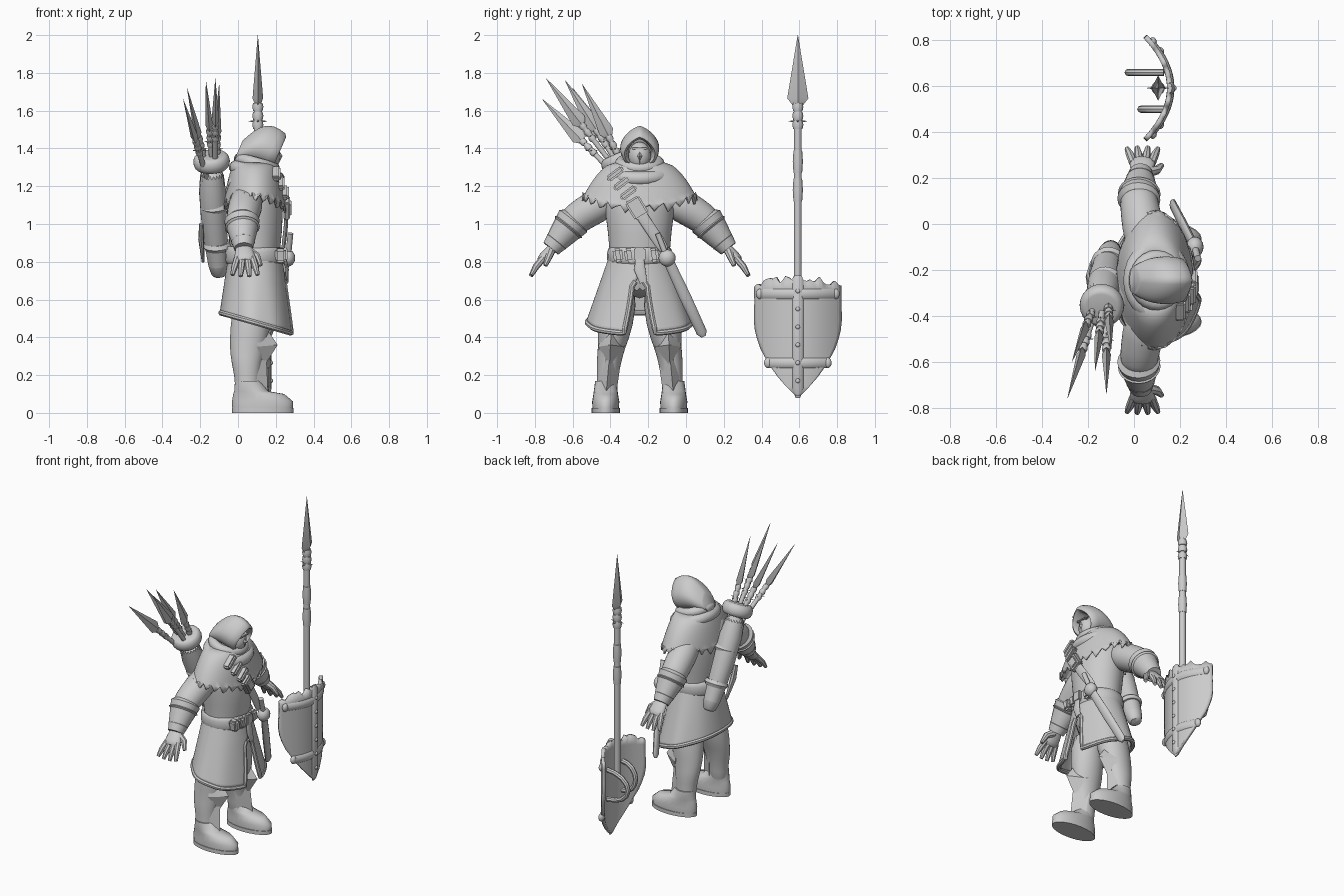
import bpy, bmesh, math, random
from math import sin, cos, pi
from mathutils import Vector as V

random.seed(4)
cube = bpy.data.objects.get("Cube")
if cube:
    bpy.data.objects.remove(cube)

clay = bpy.data.materials.new("clay_grey")
clay.use_nodes = True
clay.diffuse_color = (0.6, 0.6, 0.6, 1)
clay.node_tree.nodes["Principled BSDF"].inputs["Base Color"].default_value = clay.diffuse_color
MID = -0.245  # the figure's centre line in y; it faces +x
UP = V((0, 0, 1))


def finish(name, bm, sub=0, thick=0, sharp=40):
    """Turn a bmesh into an object with smooth shading and sharp creases."""
    bmesh.ops.recalc_face_normals(bm, faces=bm.faces)
    for face in bm.faces:
        face.smooth = True
    for edge in bm.edges:
        edge.smooth = edge.calc_face_angle(0) < math.radians(sharp)
    mesh = bpy.data.meshes.new(name)
    bm.to_mesh(mesh)
    bm.free()
    mesh.materials.append(clay)
    ob = bpy.data.objects.new(name, mesh)
    bpy.context.collection.objects.link(ob)
    if thick:
        solid = ob.modifiers.new("thickness", "SOLIDIFY")
        solid.thickness, solid.offset = thick, 0
    if sub:
        smooth = ob.modifiers.new("round", "SUBSURF")
        smooth.levels = smooth.render_levels = sub
    return ob


def skin(name, rows, wrap=True, caps=True, loop=False, **kw):
    """Join rows of points with quads."""
    bm = bmesh.new()
    grid = [[bm.verts.new(p) for p in row] for row in rows]
    n = len(rows[0])
    for a, b in zip(grid, grid[1:] + (grid[:1] if loop else [])):
        for j in range(n if wrap else n - 1):
            k = (j + 1) % n
            bm.faces.new((a[j], a[k], b[k], b[j]))
    if caps and not loop:
        bm.faces.new(grid[0])
        bm.faces.new(grid[-1])
    return finish(name, bm, **kw)


def turn(n):
    """Angles of a full turn in n steps."""
    return [2 * pi * j / n for j in range(n)]


def oval(cx, z, rx, ry, y=MID, tilt=0, n=24):
    """Horizontal ellipse that drops by tilt towards the front."""
    return [V((cx + rx * cos(a), y + ry * sin(a), z - tilt * cos(a))) for a in turn(n)]


def tube(name, pts, r, n=12, flat=1, ref=(1, 0, 0), around=None, loop=False, **kw):
    """Sweep an ellipse along points; it is thin (flat) towards ref or away from a centre."""
    pts = [V(p) for p in pts]
    radii = r if isinstance(r, (list, tuple)) else [r] * len(pts)
    rows, last = [], len(pts) - 1
    for i, p in enumerate(pts):
        before = pts[i - 1] if i or loop else p
        after = pts[(i + 1) % len(pts)] if i < last or loop else p
        t = (after - before).normalized()
        thin = (p - V(around)) if around else V(ref)
        thin = (thin - t * thin.dot(t)).normalized()
        wide = t.cross(thin)
        rows.append([p + radii[i] * (thin * flat * cos(a) + wide * sin(a)) for a in turn(n)])
    return skin(name, rows, loop=loop, **kw)


def bead(name, centre, axis, r, half):
    """Raised ring around a rod or limb."""
    tube(name, [centre - axis * half, centre, centre + axis * half], [r * 0.85, r, r * 0.85], n=20)


def ball(name, centre, size):
    bm = bmesh.new()
    bmesh.ops.create_uvsphere(bm, u_segments=16, v_segments=10, radius=1)
    for v in bm.verts:
        v.co = V(centre) + v.co * V(size)
    return finish(name, bm)


def hull(name, pts):
    bm = bmesh.new()
    for p in pts:
        bm.verts.new(p)
    bmesh.ops.convex_hull(bm, input=bm.verts)
    return finish(name, bm, sharp=25)


def box(name, centre, size, roll=0):
    """Small bevelled box, rolled about x."""
    bm = bmesh.new()
    bmesh.ops.create_cube(bm, size=1)
    for v in bm.verts:
        v.co *= V(size)
    bmesh.ops.bevel(bm, geom=bm.edges[:], offset=min(size) / 4, segments=2, affect="EDGES")
    for v in bm.verts:
        x, y, z = v.co
        v.co = V(centre) + V((x, y * cos(roll) - z * sin(roll), y * sin(roll) + z * cos(roll)))
    return finish(name, bm)


def lance(name, base, tip, blade, width, rod):
    """Shaft, spiked collar and four-sided blade."""
    along = (tip - base).normalized()
    neck = tip - along * blade
    tube(name + "_shaft", [base, neck], rod, n=10)
    tube(name + "_blade", [neck, neck + along * blade * 0.12, tip], [rod, width, 0.001], n=4, flat=0.5)
    for k in range(3):
        bead(name + "_collar", neck - along * blade * k / 8, along, rod * 1.4, rod)
    spot = neck - along * blade / 5
    for a in turn(4):
        tube(name + "_spike", [spot, spot + V((cos(a), sin(a), 0)) * rod * 2.3], [rod / 2, 0.001], n=6, ref=UP)


# torso and belts
skin("torso", [oval(0.1, 0.6, 0.1, 0.17), oval(0.09, 0.84, 0.13, 0.15), oval(0.09, 1.08, 0.16, 0.19),
               oval(0.08, 1.2, 0.13, 0.19), oval(0.08, 1.3, 0.08, 0.1)], sub=1)
for name, tilt, wide in (("belt", 0, 0.045), ("slung_belt", 0.03, 0.025)):
    tube(name, oval(0.09, 0.83, 0.145, 0.16, tilt=tilt), wide, flat=0.3, around=(0.09, MID, 0.83), loop=True)

# coat skirt, open at the front, with a rolled hem
rows, cols = [], 56
for i in range(17):
    t = i / 16
    rx, ry = 0.13 + 0.06 * t, 0.145 + 0.13 * t
    gap = math.asin(min(1, max(0, t - 0.3) * 8) * (0.03 + 0.055 * t * t) / ry)
    row = []
    for j in range(cols + 1):
        a = gap + (2 * pi - 2 * gap) * j / cols
        drop = t * (0.385 + 0.055 * cos(a))
        row.append(V((0.09 + t / 100 + rx * cos(a), MID + ry * sin(a) * (1 + t * cos(7 * a) / 50), 0.86 - drop)))
    rows.append(row)
skin("coat_skirt", rows, wrap=False, caps=False, thick=0.014)
rim = [row[0] for row in rows[6:-1]] + rows[-1] + [row[-1] for row in rows[-2:5:-1]]
tube("coat_hem", rim, 0.015, n=8, around=(0.1, MID, 0.6))

# shoulder mantle, smooth above and ragged along its lower edge
rows = []
for i in range(9):
    f = i / 8
    spread = f ** 0.5
    row = []
    for j, a in enumerate(turn(72)):
        low = 0.2 + 0.05 * cos(a) ** 2 + cos(a) / 80
        if f == 1:
            low += random.uniform(0, 0.02) - (j % 3) / 50
        row.append(V((0.09 + (0.09 + 0.073 * spread) * cos(a), MID + (0.1 + 0.2 * spread) * sin(a), 1.33 - low * f)))
    rows.append(row)
skin("mantle", rows, caps=False, thick=0.012)
tube("cowl_lower", oval(0.1, 1.27, 0.11, 0.14, tilt=0.03), 0.038, around=(0.1, MID, 1.27), loop=True)
tube("cowl_upper", oval(0.1, 1.32, 0.09, 0.1, tilt=0.025), 0.032, around=(0.1, MID, 1.32), loop=True)


# pointed hood with a recessed face
def arch(x, z, size):
    """Leaning section with a peaked top and a round base."""
    row = []
    for a in turn(32):
        c = cos(a)
        up = size * ((3 * c + 1 - abs(sin(a))) / 4 * 1.08 if c > 0 else c)
        row.append(V((x + 0.4 * up, MID + size * sin(a) * (1 - c / 8), z + 0.92 * up)))
    return row


shell = []
for i in range(11):
    t = (i / 10) ** 1.5
    shell.append(arch(0.21 * t, 1.385 + 0.035 * sin(pi * t), 0.103 * sin(0.3 + 1.85 * t) ** 0.5))
skin("hood", shell + [arch(0.22, 1.38, 0.08), arch(0.2, 1.38, 0.07), arch(0.13, 1.39, 0.06)], sharp=50)
ball("masked_face", (0.165, MID, 1.36), (0.06, 0.06, 0.075))
box("brow", (0.21, MID, 1.4), (0.03, 0.08, 0.012))
hull("mask_nose", [(0.21, MID, 1.4), (0.236, MID, 1.36), (0.21, MID, 1.31)] + [(0.2, MID + e * 0.035, 1.36) for e in (-1, 1)])

# limbs, one pass for each side
for s, side in ((1, "left_"), (-1, "right_")):
    def P(x, d, z):
        return V((x, MID + s * d, z))

    outward = V((0, s, 1))
    elbow, wrist = P(0.02, 0.34, 1.03), P(0.03, 0.47, 0.87)
    knuckles = P(0.037, 0.51, 0.82)
    arm = (wrist - elbow).normalized()
    tube(side + "sleeve", [P(0.05, 0.12, 1.16), P(0.04, 0.235, 1.09), elbow, elbow + arm * 0.07], [0.085, 0.094, 0.085, 0.08], n=16, sub=1)
    # flared gauntlet, banded at both ends
    tube(side + "gauntlet", [elbow, elbow + arm * 0.02, elbow.lerp(wrist, 0.6), wrist], [0.075, 0.094, 0.07, 0.05], n=20)
    bead(side + "gauntlet_trim", elbow + arm * 0.06, arm, 0.093, 0.012)
    bead(side + "wrist_band", elbow + arm * 0.16, arm, 0.063, 0.012)
    # hand with fanned fingers
    tube(side + "palm", [wrist - arm * 0.03, wrist.lerp(knuckles, 0.5), knuckles, knuckles + arm * 0.03],
         [0.042, 0.053, 0.06, 0.05], flat=0.5, ref=outward, sub=1)
    for k in range(4):
        fan = (2 * k - 3) / 3
        root = knuckles + V((0.04 * fan, 0, 0))
        reach = P(0.03 * fan, 0.07, -0.1) - P(0, 0, 0)
        tube(side + "finger", [root, root + reach * 0.5 + outward * 0.004, root + reach * (1 - 0.1 * abs(fan))],
             [0.019, 0.018, 0.011], n=8, ref=outward)
    tube(side + "thumb", [P(0.05, 0.47, 0.86), P(0.1, 0.48, 0.83), P(0.12, 0.5, 0.78)], [0.025, 0.02, 0.012], n=8, ref=outward)

    def ring(x, d, z, rx, ry):
        return oval(x, z, rx, ry, y=MID + s * d)

    skin(side + "leg", [ring(0.09, 0.1, 0.7, 0.1, 0.1), ring(0.065, 0.13, 0.44, 0.11, 0.095), ring(0.05, 0.15, 0.34, 0.094, 0.07),
                        ring(0.045, 0.165, 0.26, 0.08, 0.066), ring(0.05, 0.17, 0.18, 0.064, 0.054), ring(0.05, 0.18, 0.06, 0.07, 0.06)], sub=1)
    skin(side + "boot", [ring(0.13, 0.18, 0.02, 0.16, 0.07), ring(0.13, 0.18, 0.06, 0.162, 0.072), ring(0.11, 0.18, 0.1, 0.135, 0.065),
                         ring(0.07, 0.18, 0.115, 0.09, 0.063), ring(0.05, 0.18, 0.17, 0.066, 0.056)], sharp=60)
    skin(side + "sole", [ring(0.132, 0.18, z, 0.163, 0.075) for z in (0, 0.025)])
    # knee plate over the top of the shin plate
    knee = [P(0.155, 0.15, 0.44), P(0.21, 0.155, 0.36), P(0.14, 0.16, 0.25)]
    shin = [P(0.15, 0.16, 0.3), P(0.13, 0.17, 0.18), P(0.16, 0.18, 0.08)]
    for e in (-1, 1):
        knee += [P(0.1, 0.15 + 0.07 * e, 0.35), P(0.1, 0.15 + 0.05 * e, 0.42)]
        shin += [P(0.07, 0.16 + 0.06 * e, 0.27), P(0.08, 0.17 + 0.05 * e, 0.13)]
    hull(side + "knee_guard", knee)
    hull(side + "shin_guard", shin)

# chest strap with pouches and buckle
tube("chest_strap", [(-0.07, -0.22, 1.08), (-0.06, -0.33, 1.24), (0.06, -0.4, 1.32), (0.18, -0.37, 1.27), (0.245, -0.3, 1.15),
                     (0.26, -0.24, 1.05), (0.25, -0.17, 0.95), (0.235, -0.1, 0.84)], 0.032, flat=0.35, around=(0.09, MID, 1.05), sub=1)
for k in range(3):
    box("strap_pouch", (0.2 + 0.022 * k, -0.375 + 0.035 * k, 1.265 - 0.05 * k), (0.05, 0.1, 0.035), 0.65)
box("strap_buckle", (0.258, -0.26, 1.085), (0.035, 0.085, 0.11), 0.55)
box("buckle_plate", (0.275, -0.26, 1.085), (0.016, 0.05, 0.07), 0.55)

# belt pouches and tail
for y in (-0.36, -0.3, -0.17):
    box("belt_pouch", (0.225, y, 0.835), (0.06, 0.05, 0.075), 0.15)
box("belt_buckle", (0.25, MID, 0.84), (0.025, 0.06, 0.07))
tube("belt_tail", [(0.25, MID, 0.82), (0.26, MID, 0.76), (0.26, -0.225, 0.69)], [0.022, 0.03, 0.02], flat=0.3)

# sheathed sword at the left hip
hilt, point = V((0.265, -0.1, 0.82)), V((0.165, 0.093, 0.405))
tube("scabbard", [hilt, hilt.lerp(point, 0.5), hilt.lerp(point, 0.95), point], [0.027, 0.031, 0.028, 0.014], flat=0.55)
ball("sword_knob", hilt, (0.038, 0.045, 0.045))
tube("sword_grip", [hilt, (0.278, -0.15, 0.95)], 0.015, n=10)

# quiver of javelins on the back
mouth, foot = V((-0.14, -0.355, 1.33)), V((-0.1, -0.11, 0.74))
axis = (mouth - foot).normalized()
tube("quiver", [foot - axis * 0.02, foot, foot.lerp(mouth, 0.5) - V((0.012, 0, 0)), mouth], [0.03, 0.055, 0.07, 0.08], n=20, sub=1)
swell = [pi * q / 8 for q in range(9)]
tube("quiver_rim", [mouth - axis * 0.04 * cos(a) for a in swell], [0.07 + 0.027 * sin(a) for a in swell], n=24)
for f in (0.25, 0.6):
    bead("quiver_band", foot.lerp(mouth, f), axis, 0.077, 0.02)
tube("back_knife", [(-0.185, -0.17, 0.8), (-0.195, -0.23, 0.92), (-0.195, -0.26, 1)], [0.012, 0.026, 0.018], n=8, flat=0.6)
for tip in ((-0.12, -0.74, 1.77), (-0.17, -0.64, 1.76), (-0.29, -0.76, 1.66), (-0.27, -0.6, 1.72), (-0.1, -0.55, 1.74)):
    start = mouth - axis * 0.1 + (V(tip) - V((-0.18, -0.65, 1.73))) * 0.22
    lance("javelin", start, V(tip), 0.32, 0.04, 0.014)

# standing spear
grip = V((0.105, 0.592, 0.5))
lance("spear", grip, grip + UP * 1.5, 0.38, 0.056, 0.021)
for lift in (0.68, 0.83):
    bead("spear_grip", grip + UP * lift, UP, 0.027, 0.06)


# curved shield with a chipped rim
def face(d, z, lift=0):
    """Point on the shield's curved front."""
    return V((0.155 + lift - 2.1 * d * d, grip.y + d, z))


cols, rows = 28, []
chips = [random.uniform(-0.022, 0.012) for j in range(cols + 1)]
for i in range(13):
    f = i / 12
    half = 0.225 - 0.215 * max(0, (f - 0.3) / 0.7) ** 2
    row = []
    for j in range(cols + 1):
        u = 2 * j / cols - 1
        top = 0.715 - 0.03 * u * u + chips[j] * (i == 0)
        row.append(face(u * half * (1 + chips[(j + i) % cols] / 2), top + (0.09 - top) * f))
    rows.append(row)
skin("shield_board", rows, wrap=False, caps=False, thick=0.022)
tube("shield_ridge", [face(0, 0.08), face(0, 0.13, 0.008), face(0, 0.7, 0.008), face(0, 0.725)], [0.012, 0.03, 0.03, 0.022], n=8, flat=0.5)
for k in range(6):
    ball("ridge_stud", face(0, 0.17 + 0.095 * k, 0.022), (0.008, 0.012, 0.012))
for z, half in ((0.63, 0.21), (0.265, 0.165)):
    tube("shield_band", [face(half * q / 6, z, 0.01) for q in range(-6, 7)], 0.028, n=8, flat=0.4)
    for e in (-1, 1):
        ball("band_stud", face(e * half * 0.95, z, 0.01), (0.018, 0.022, 0.028))
for y, depth in ((0.66, 0.155), (0.5, 0.1)):
    tube("shield_handle", [(0.13 - depth * sin(a), y, 0.45 + 0.1 * cos(a)) for a in swell], 0.016, n=8, ref=(0, 1, 0))
